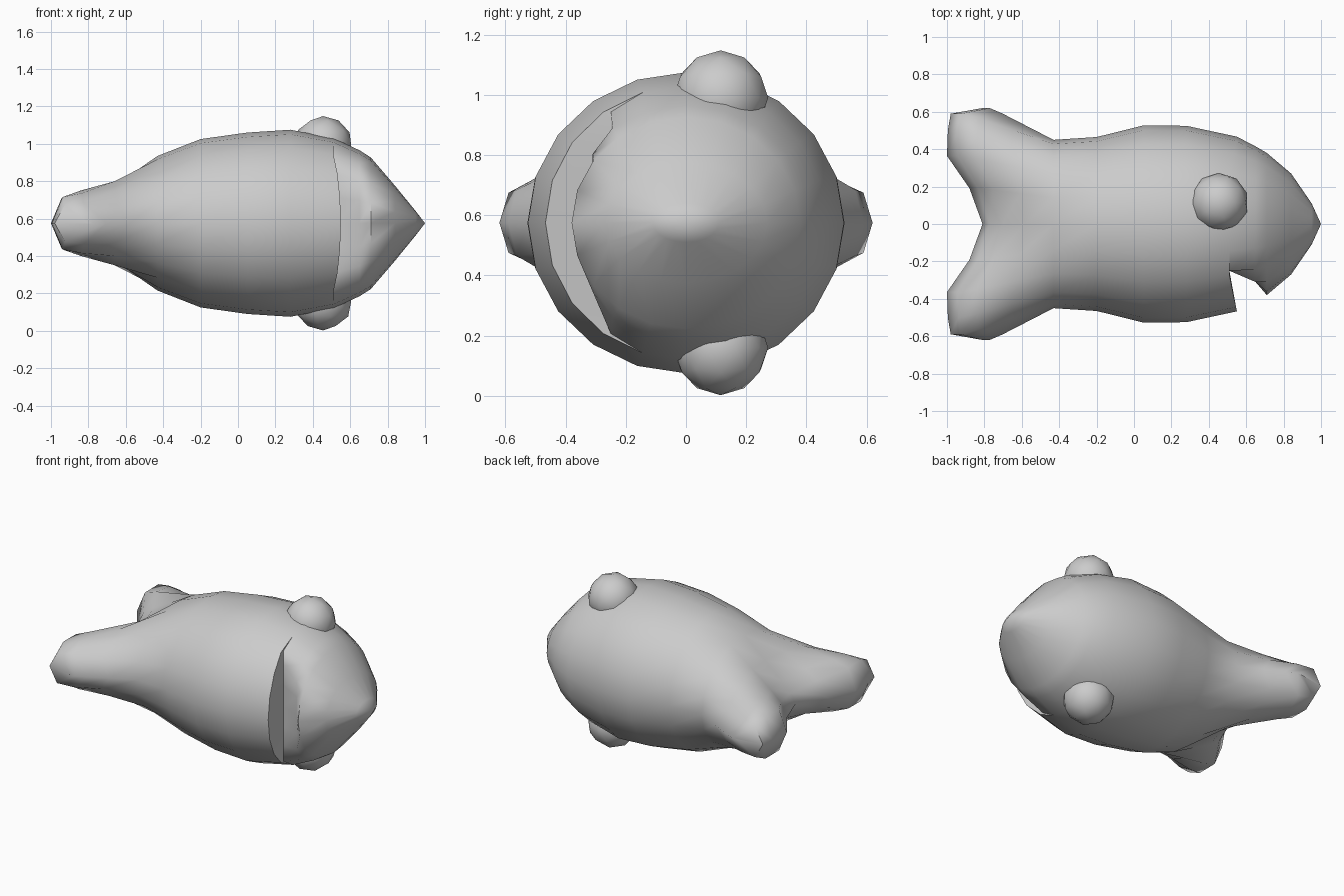
import bpy, bmesh, math

cube = bpy.data.objects.get("Cube")
if cube:
    bpy.data.objects.remove(cube)

MID = 0.575   # height of the symmetry plane
N = 20        # sides of each body ring

grey = bpy.data.materials.new("light grey")
grey.use_nodes = True
grey.diffuse_color = (0.6, 0.6, 0.6, 1)
grey.node_tree.nodes["Principled BSDF"].inputs["Base Color"].default_value = (0.6, 0.6, 0.6, 1)


def finish(bm, name, angle):
    bmesh.ops.remove_doubles(bm, verts=bm.verts, dist=0.0005)
    bmesh.ops.recalc_face_normals(bm, faces=bm.faces)
    mesh = bpy.data.meshes.new(name)
    bm.to_mesh(mesh)
    bm.free()
    mesh.materials.append(grey)
    ob = bpy.data.objects.new(name, mesh)
    bpy.context.collection.objects.link(ob)
    bpy.ops.object.select_all(action='DESELECT')
    ob.select_set(True)
    bpy.context.view_layer.objects.active = ob
    bpy.ops.object.shade_smooth_by_angle(angle=math.radians(angle))
    return ob


def steps():
    """Sine, cosine and distance index from the mid line for each ring point."""
    for i in range(N):
        a = 2 * math.pi * i / N
        s, c = math.sin(a), math.cos(a)
        k = round(math.asin(max(-1, min(1, abs(s)))) / (2 * math.pi / N))
        yield s, c, k


def body_ring(x, hy, hz, floor=-9):
    return [(x, max(hy * s, floor), MID + hz * c) for s, c, k in steps()]


# Tail: rings bend into a forked trailing edge; rows run from mid line to side
TAIL_END = [-0.81, -0.88, -1.0, -0.995, -0.98, -0.81]
TAIL_THICK = {
    1.0: [0, 0, 0, 0, 0, 0],
    0.9: [0.06, 0.09, 0.135, 0.14, 0.10, 0],
    0.72: [0.13, 0.15, 0.175, 0.16, 0.11, 0],
    0.4: [0.23, 0.235, 0.225, 0.175, 0.10, 0],
}
rings = []
for f, thick in TAIL_THICK.items():
    rings.append([(-0.43 + f * (TAIL_END[k] + 0.43),
                   s * (0.45 + 0.17 * min(1, f * 1.15)),
                   MID + math.copysign(thick[k], c)) for s, c, k in steps()])

# Body up to the mouth
for x, hy, hz in [(-0.43, 0.45, 0.36), (-0.2, 0.465, 0.45),
                  (0.05, 0.527, 0.485), (0.28, 0.525, 0.5)]:
    rings.append(body_ring(x, hy, hz))

# Mouth: rear lip, groove bottom, then front lip
lip = [(0.51 + 0.04 * max(0, (abs(s) - 0.59) / 0.41), 0.467 * s, MID + 0.455 * c)
       for s, c, k in steps()]
rings.append(lip)
rings.append([(0.51, -0.25, z) if y < -0.27 else (x, y, z) for x, y, z in lip])
rings.append(body_ring(0.65, 0.415, 0.39, -0.31))

# Snout
for x, hy, hz in [(0.71, 0.38, 0.352), (0.84, 0.27, 0.2), (0.95, 0.11, 0.065), (1.0, 0, 0)]:
    rings.append(body_ring(x, hy, hz))

bm = bmesh.new()
loops = [[bm.verts.new(p) for p in ring] for ring in rings]
for a, b in zip(loops, loops[1:]):
    for i in range(N):
        j = (i + 1) % N
        bm.faces.new((a[i], a[j], b[j], b[i]))
bmesh.ops.dissolve_degenerate(bm, dist=0.0005, edges=bm.edges)
finish(bm, "fish_body", 62)

# Eyes on both flanks
for name, side in (("upper_eye", 1), ("lower_eye", -1)):
    bm = bmesh.new()
    bmesh.ops.create_icosphere(bm, subdivisions=2, radius=0.158)
    bmesh.ops.translate(bm, verts=bm.verts, vec=(0.455, 0.115, MID + side * 0.415))
    finish(bm, name, 60)
